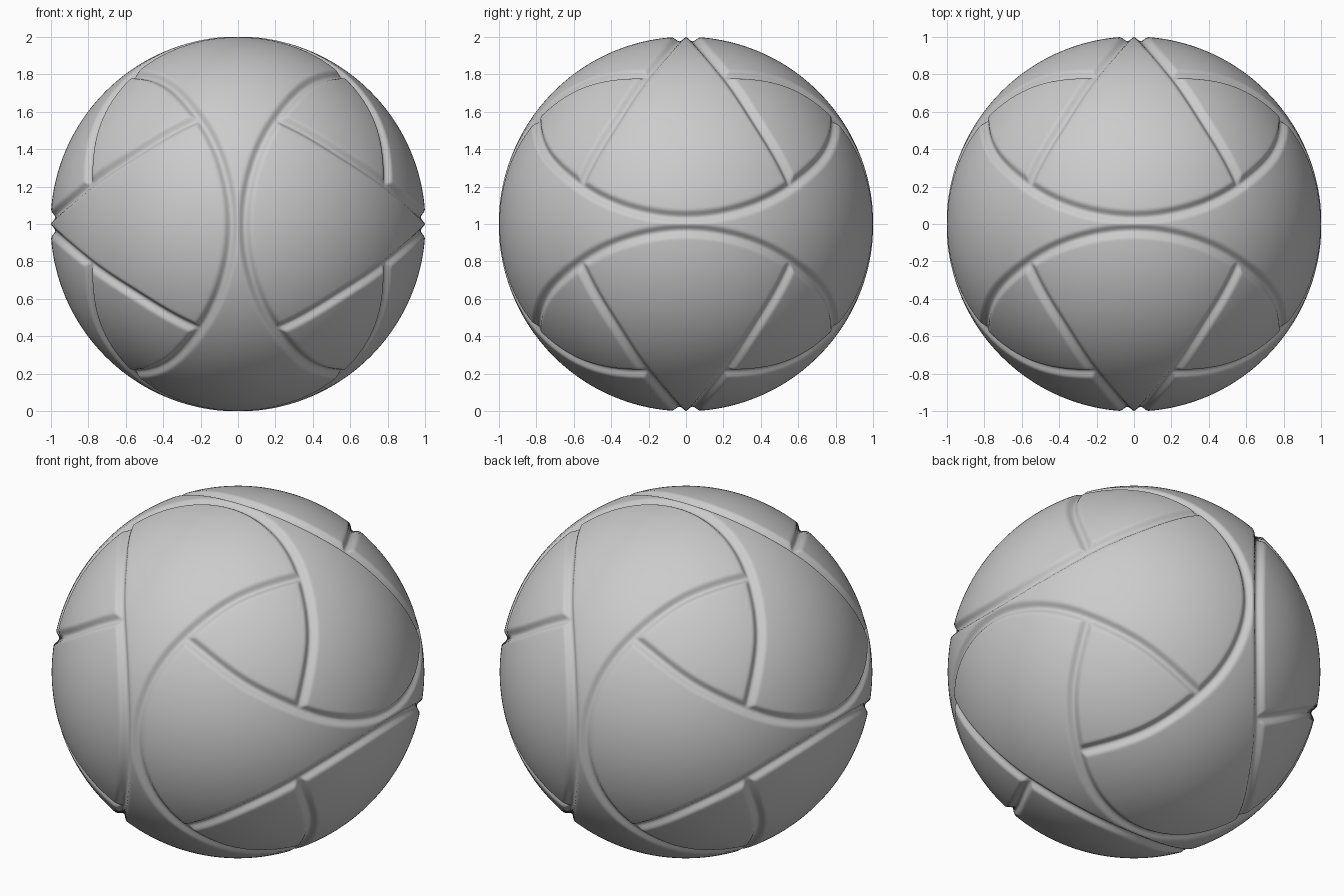
import bpy, bmesh, math
from mathutils import Vector, kdtree

if "Cube" in bpy.data.objects:
    bpy.data.objects.remove(bpy.data.objects["Cube"])

CELLS = 144          # grid cells per cube side
HALF_WIDTH = 0.042   # seam half width
DEPTH = 0.024        # seam depth


def on_sphere(x, z):
    return Vector((x, math.sqrt(max(0.0, 1 - x * x - z * z)), z))


def catmull(a, b, c, d, t):
    return 0.5 * (2 * b + (c - a) * t + (2 * a - 5 * b + 4 * c - d) * t * t
                  + (3 * b - a - 3 * c + d) * t ** 3)


# One seam in the positive octant: starts beside a pole, passes one T-junction, ends on the next seam
seam = [on_sphere(x, z) for x, z in
        ((0.036, 0), (0.056, 0.2), (0.116, 0.4), (0.215, 0.575), (0.375, 0.745))]
seam.append(Vector((0.56, 0.215, 0.795)).normalized())
before = Vector((seam[1].x, seam[1].y, -seam[1].z))
after = 2 * seam[-1] - seam[-2]
ctrl = [before] + seam + [after]
samples = [catmull(*ctrl[i:i + 4], k / 100).normalized()
           for i in range(len(seam) - 1) for k in range(101)]

# Three cyclic copies per octant; the other octants are mirror images
tree = kdtree.KDTree(len(samples) * 3)
for i, p in enumerate(samples):
    for k, q in enumerate(((p.x, p.y, p.z), (p.y, p.z, p.x), (p.z, p.x, p.y))):
        tree.insert(q, i * 3 + k)
tree.balance()

# Ball: an even quad sphere pressed in along the seams
bm = bmesh.new()
bmesh.ops.create_cube(bm, size=2)
bmesh.ops.subdivide_edges(bm, edges=bm.edges[:], cuts=CELLS - 1, use_grid_fill=True)
for v in bm.verts:
    n = Vector([math.tan(c * math.pi / 4) for c in v.co]).normalized()
    dist = tree.find((abs(n.x), abs(n.y), abs(n.z)))[2]
    r = 1.0
    if dist < HALF_WIDTH:
        r -= DEPTH * (0.5 + 0.5 * math.cos(math.pi * dist / HALF_WIDTH))
    v.co = n * r
for f in bm.faces:
    f.smooth = True
mesh = bpy.data.meshes.new("ball")
bm.to_mesh(mesh)
bm.free()
ball = bpy.data.objects.new("ball", mesh)
ball.location = (0, 0, 1)
bpy.context.collection.objects.link(ball)
